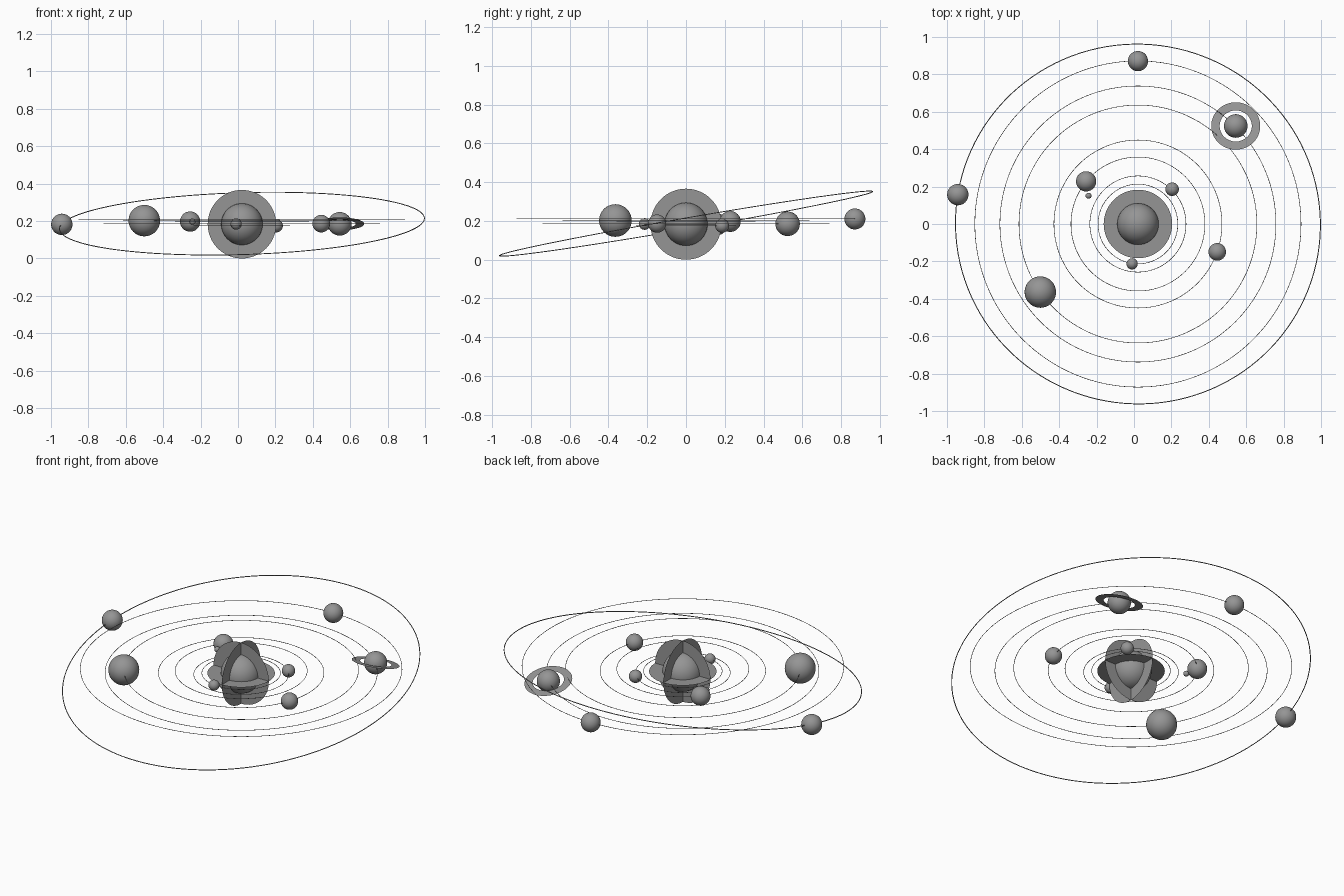
import bpy
import bmesh
import math
from mathutils import Vector, Matrix

cube = bpy.data.objects.get("Cube")
if cube:
    bpy.data.objects.remove(cube, do_unlink=True)

grey = bpy.data.materials.new("mid_grey")
grey.use_nodes = True
grey.diffuse_color = (0.3, 0.3, 0.3, 1)
bsdf = grey.node_tree.nodes["Principled BSDF"]
bsdf.inputs["Base Color"].default_value = (0.3, 0.3, 0.3, 1)
bsdf.inputs["Roughness"].default_value = 0.8

SUN = Vector((0.021, 0, 0.183))
UP = Vector((0, 0, 1))


def make(name, bm, location, axis=UP, smooth=False):
    """Turn a bmesh into an object whose own z axis points along axis."""
    mesh = bpy.data.meshes.new(name)
    bm.to_mesh(mesh)
    bm.free()
    mesh.materials.append(grey)
    for face in mesh.polygons:
        face.use_smooth = smooth
    obj = bpy.data.objects.new(name, mesh)
    obj.matrix_world = (Matrix.Translation(location)
                        @ Vector(axis).to_track_quat('Z', 'Y').to_matrix().to_4x4())
    bpy.context.collection.objects.link(obj)


def ball(name, location, radius):
    bm = bmesh.new()
    bmesh.ops.create_uvsphere(bm, u_segments=40, v_segments=24, radius=radius)
    make(name, bm, location, smooth=True)


def sweep(name, location, section, axis=UP, steps=128, smooth=False):
    """Spin a list of (radius, height) points around the axis."""
    bm = bmesh.new()
    verts = [bm.verts.new((r, 0, h)) for r, h in section]
    pairs = list(zip(verts, verts[1:]))
    if len(verts) > 2:
        pairs.append((verts[-1], verts[0]))
    edges = [bm.edges.new(p) for p in pairs]
    bmesh.ops.spin(bm, geom=verts + edges, cent=(0, 0, 0), axis=(0, 0, 1),
                   angle=math.tau, steps=steps, use_merge=True)
    bmesh.ops.remove_doubles(bm, verts=bm.verts, dist=0.00001)
    bmesh.ops.recalc_face_normals(bm, faces=bm.faces)
    make(name, bm, location, axis, smooth)


def orbit(name, radius, height, axis=UP, wire=0.0015):
    """Thin wire circle around the sun."""
    section = [(radius + wire * math.cos(i * math.tau / 6),
                wire * math.sin(i * math.tau / 6)) for i in range(6)]
    sweep(name, (SUN.x, SUN.y, height), section, axis, smooth=True)


# Sun with three crossing halo discs
ball("sun", SUN, 0.111)
for label, axis in (("flat", (0, 0, 1)), ("front", (0, -1, 0)), ("side", (1, 0, 0))):
    bm = bmesh.new()
    bmesh.ops.create_circle(bm, cap_ends=True, segments=64, radius=0.183)
    make("halo_disc_" + label, bm, SUN, axis)

# Planets: x, y, z, radius, orbit radius
planets = [
    (-0.010, -0.213, 0.184, 0.030, 0.213),
    (0.204, 0.186, 0.175, 0.036, 0.257),
    (-0.256, 0.228, 0.197, 0.054, 0.358),
    (0.445, -0.149, 0.186, 0.047, 0.449),
    (-0.501, -0.364, 0.202, 0.084, 0.636),
    (0.544, 0.524, 0.185, 0.063, 0.738),
    (0.021, 0.871, 0.210, 0.054, 0.872),
]
for i, (x, y, z, size, reach) in enumerate(planets, 1):
    ball(f"planet_{i}", (x, y, z), size)
    orbit(f"orbit_{i}", reach, z)

# Outermost planet on a tilted orbit with a heavier wire
ball("planet_8", (-0.942, 0.157, 0.182), 0.057)
orbit("orbit_8", 0.976, 0.186, (-0.03, -0.172, 1), wire=0.0025)

# Moon of the third planet and the ring of the sixth
ball("moon", (-0.243, 0.151, 0.197), 0.016)
tilt = math.radians(15)
sweep("planet_ring", planets[5][:3], [(0.086, 0), (0.131, 0)],
      (0, math.sin(tilt), math.cos(tilt)), steps=64)
